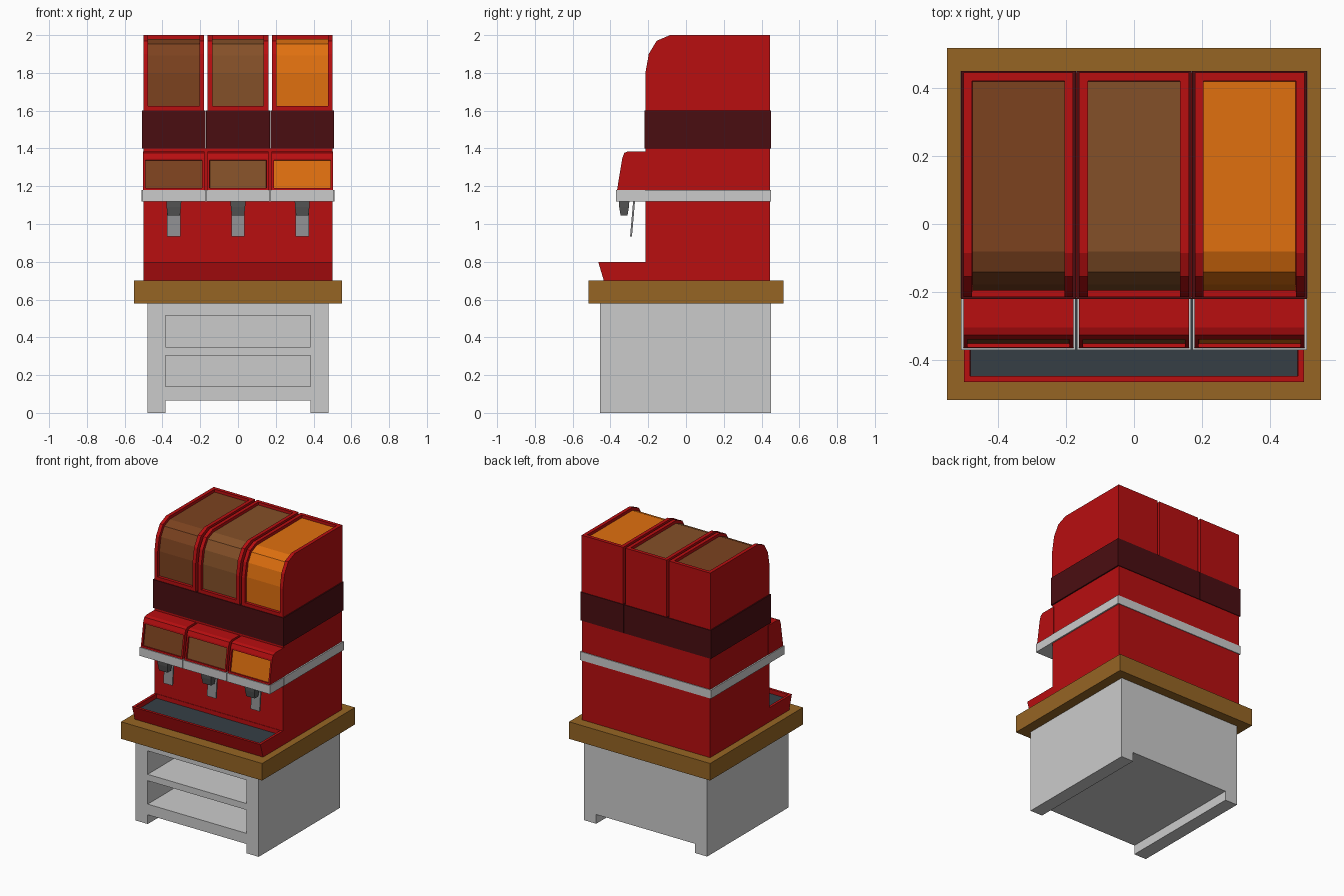
import bpy, bmesh

if "Cube" in bpy.data.objects:
    bpy.data.objects.remove(bpy.data.objects["Cube"])


def material(name, hex_colour):
    def lin(v):
        return v / 12.92 if v <= 0.04045 else ((v + 0.055) / 1.055) ** 2.4
    m = bpy.data.materials.new(name)
    m.diffuse_color = [lin(int(hex_colour[i:i + 2], 16) / 255) for i in (0, 2, 4)] + [1]
    m.use_nodes = True
    m.node_tree.nodes["Principled BSDF"].inputs["Base Color"].default_value = m.diffuse_color
    return m


RED = material("red_plastic", "B80E10")
DARK_RED = material("dark_red_band", "4A0D11")
WOOD = material("wood", "966524")
MESH = material("drip_grille", "363E45")
DARK = material("nozzle_grey", "565656")
STEEL = material("lever_grey", "8E8E90")
DRINKS = [material("cola", "7C421F"), material("tea", "845028"), material("orange", "E0700F")]


def finish(name, bm, mats=()):
    bmesh.ops.recalc_face_normals(bm, faces=bm.faces)
    me = bpy.data.meshes.new(name)
    bm.to_mesh(me)
    bm.free()
    for m in mats:
        me.materials.append(m)
    ob = bpy.data.objects.new(name, me)
    bpy.context.collection.objects.link(ob)
    return ob


def add_prism(bm, profile, x0, x1):
    """Extrude a (y, z) profile along x; returns the wall faces in profile order."""
    a = [bm.verts.new((x0, y, z)) for y, z in profile]
    b = [bm.verts.new((x1, y, z)) for y, z in profile]
    bm.faces.new(a)
    bm.faces.new(b[::-1])
    n = len(a)
    walls = [bm.faces.new((a[i], b[i], b[(i + 1) % n], a[(i + 1) % n])) for i in range(n)]
    bmesh.ops.recalc_face_normals(bm, faces=bm.faces)
    return walls


def prism(name, profile, x0, x1, mats=(), panel=(), rim=0.02, depth=0.02):
    """Prism with an optional sunken panel over the listed profile edges."""
    bm = bmesh.new()
    walls = add_prism(bm, profile, x0, x1)
    if panel:
        faces = [walls[i] for i in panel]
        bmesh.ops.inset_region(bm, faces=faces, thickness=rim, use_even_offset=True)
        bmesh.ops.inset_region(bm, faces=faces, thickness=0.0005, depth=-depth,
                               use_even_offset=True)
        for f in faces:
            f.material_index = 1
    return finish(name, bm, mats)


def rect(y0, y1, z0, z1):
    return [(y0, z0), (y1, z0), (y1, z1), (y0, z1)]


def box(name, x0, x1, y0, y1, z0, z1, mats=()):
    return prism(name, rect(y0, y1, z0, z1), x0, x1, mats)


# Cabinet with two open shelves and a toe notch running through
cabinet = box("cabinet", -0.48, 0.48, -0.455, 0.45, 0, 0.58)
bm = bmesh.new()
for y1, z0, z1 in ((0.40, 0.35, 0.515), (0.40, 0.14, 0.305), (0.6, -0.1, 0.065)):
    add_prism(bm, rect(-0.6, y1, z0, z1), -0.385, 0.385)
cutter = finish("shelf_cutter", bm)
cutter.hide_render = True
cutter.display_type = 'WIRE'
cut = cabinet.modifiers.new("shelves", 'BOOLEAN')
cut.operation = 'DIFFERENCE'
cut.solver = 'EXACT'
cut.object = cutter

# Counter top, machine body and drip tray
box("counter_top", -0.55, 0.55, -0.517, 0.517, 0.58, 0.70, [WOOD])
box("machine_body", -0.50, 0.50, -0.215, 0.445, 0.70, 1.40, [RED])
prism("drip_tray", [(-0.2, 0.70), (-0.435, 0.70), (-0.465, 0.80), (-0.2, 0.80)],
      -0.50, 0.50, [RED, MESH], panel=[2], rim=0.018, depth=0.03)

# Grey trim around the body
box("trim_band", -0.51, 0.51, -0.217, 0.45, 1.12, 1.18)

HOPPER = [(0.445, 1.60), (-0.215, 1.60), (-0.215, 1.80), (-0.197, 1.90),
          (-0.155, 1.97), (-0.085, 2.0), (0.445, 2.0)]
HEAD = [(-0.2, 1.18), (-0.365, 1.18), (-0.337, 1.35), (-0.326, 1.377),
        (-0.305, 1.385), (-0.2, 1.385)]

for i, drink in enumerate(DRINKS):
    c = (i - 1) * 0.34
    n = f"_{i + 1}"
    # Hopper with a sunken window wrapping from front over the top
    prism("hopper" + n, HOPPER, c - 0.161, c + 0.161, [RED, drink],
          panel=[1, 2, 3, 4, 5], rim=0.025, depth=0.02)
    box("hopper_band" + n, c - 0.169, c + 0.169, -0.22, 0.45, 1.40, 1.60, [DARK_RED])
    # Dispensing head with label panel, on its grey shelf
    prism("dispenser_head" + n, HEAD, c - 0.162, c + 0.162, [RED, drink],
          panel=[1], rim=0.012, depth=0.012)
    box("head_shelf" + n, c - 0.168, c + 0.168, -0.37, -0.217, 1.12, 1.18)
    # Nozzle: straight collar tapering to the outlet
    bm = bmesh.new()
    rings = []
    for z, hx, hy in ((1.12, 0.04, 0.028), (1.09, 0.038, 0.026), (1.045, 0.033, 0.018)):
        rings.append([bm.verts.new((c + sx * hx, -0.328 + sy * hy, z))
                      for sx, sy in ((-1, -1), (1, -1), (1, 1), (-1, 1))])
    for lo, hi in zip(rings, rings[1:]):
        for k in range(4):
            bm.faces.new((lo[k], lo[(k + 1) % 4], hi[(k + 1) % 4], hi[k]))
    bm.faces.new(rings[0])
    bm.faces.new(rings[-1])
    finish("nozzle" + n, bm, [DARK])
    # Slanted push lever behind the nozzle
    prism("lever" + n, [(-0.280, 1.12), (-0.296, 0.935), (-0.286, 0.935), (-0.270, 1.12)],
          c - 0.035, c + 0.035, [STEEL])
